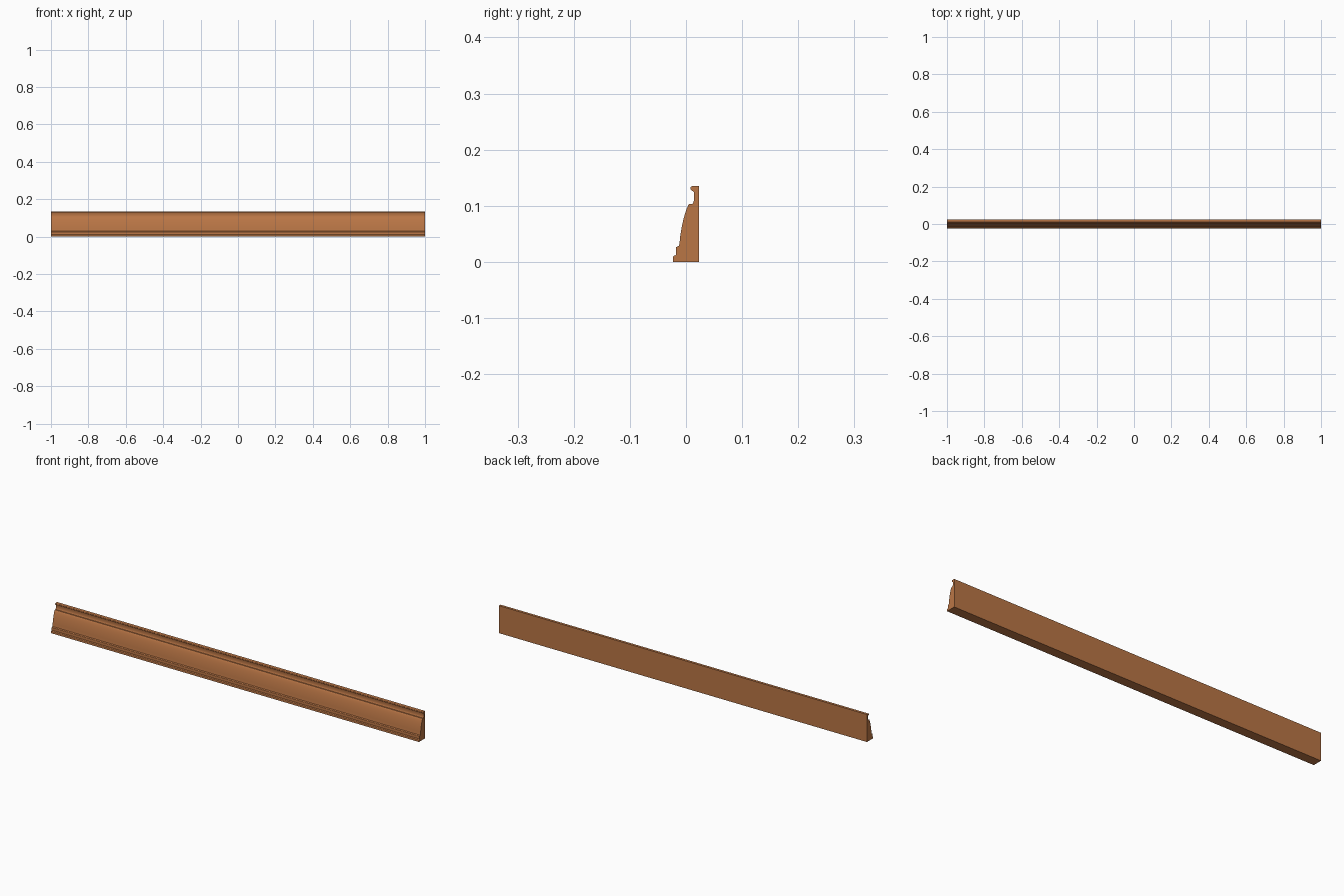
import bpy, bmesh, math

if "Cube" in bpy.data.objects:
    bpy.data.objects.remove(bpy.data.objects["Cube"])

wood = bpy.data.materials.new("warm brown wood")
wood.diffuse_color = (0.49, 0.18, 0.06, 1)
wood.use_nodes = True
wood.node_tree.nodes["Principled BSDF"].inputs["Base Color"].default_value = wood.diffuse_color

L = 1.0  # half length


def arc(cy, cz, ry, rz, a0, a1, n):
    """Points on an elliptical arc, angles in degrees."""
    out = []
    for i in range(n + 1):
        a = math.radians(a0 + (a1 - a0) * i / n)
        out.append((cy + ry * math.cos(a), cz + rz * math.sin(a)))
    return out


# Cross-section (y, z), from the back bottom round the front to the back top
profile = [(0.0235, 0.0), (-0.0235, 0.0)]
profile += [(-0.0235, 0.008)] + arc(-0.0205, 0.008, 0.003, 0.003, 170, 90, 4)   # toe
profile += [(-0.018, 0.0125), (-0.018, 0.024)]                                  # plinth step
profile += arc(-0.0155, 0.0245, 0.0025, 0.0025, 170, 90, 4)
profile += [(-0.0125, 0.029)]
# Broad swelling face
profile += [(-0.0115, 0.034), (-0.0105, 0.044), (-0.009, 0.054), (-0.007, 0.065),
            (-0.0045, 0.076), (-0.0015, 0.087), (0.0015, 0.0955), (0.0045, 0.102)]
profile += [(0.006, 0.1035), (0.0115, 0.1035)]                                  # ledge
profile += [(0.0135, 0.107), (0.0145, 0.112), (0.0145, 0.121), (0.0135, 0.1255)]  # cove
profile += [(0.010, 0.127)]
profile += arc(0.0115, 0.1312, 0.0035, 0.0038, 230, 90, 7)                      # top bead
profile += [(0.0235, 0.135)]

# Extrude the cross-section along x
bm = bmesh.new()
face = bm.faces.new([bm.verts.new((-L, y, z)) for y, z in profile])
ext = bmesh.ops.extrude_face_region(bm, geom=[face], use_keep_orig=True)
moved = [g for g in ext["geom"] if isinstance(g, bmesh.types.BMVert)]
bmesh.ops.translate(bm, verts=moved, vec=(2 * L, 0, 0))
bmesh.ops.recalc_face_normals(bm, faces=bm.faces)
mesh = bpy.data.meshes.new("baseboard_molding")
bm.to_mesh(mesh)
bm.free()
mesh.materials.append(wood)

board = bpy.data.objects.new("baseboard_molding", mesh)
bpy.context.collection.objects.link(board)
bpy.context.view_layer.objects.active = board
board.select_set(True)
bpy.ops.object.shade_smooth_by_angle(angle=math.radians(30))
